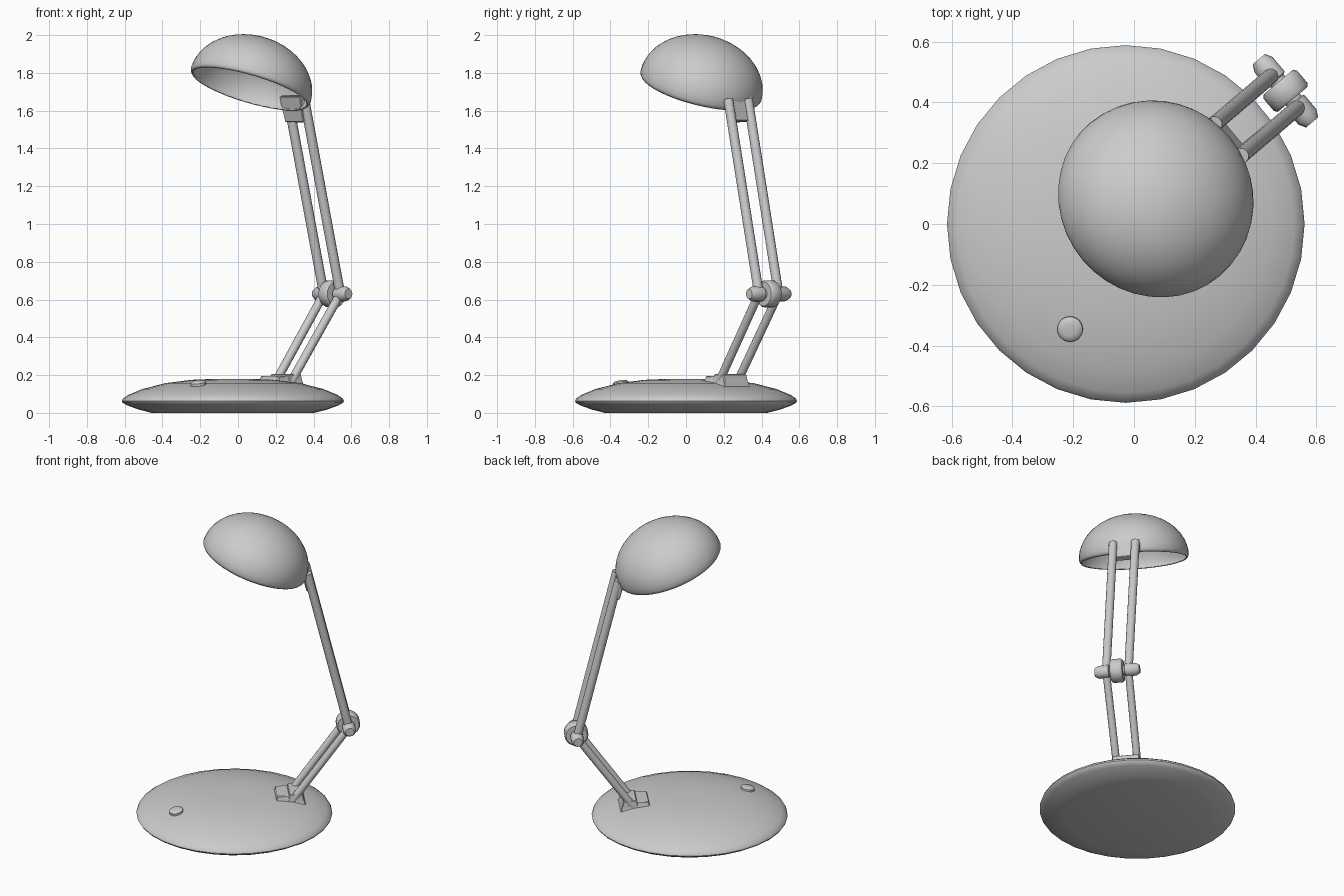
import bpy, bmesh, math
from mathutils import Vector, Matrix

if "Cube" in bpy.data.objects:
    bpy.data.objects.remove(bpy.data.objects["Cube"])

YAW = math.radians(40)                       # plan direction in which the arm leans
U = Vector((math.cos(YAW), math.sin(YAW), 0))
V = Vector((math.sin(YAW), -math.cos(YAW), 0))
Z = Vector((0, 0, 1))


def frame(origin, axis, side=U):
    """Matrix placing local z on axis and local x near side."""
    z = axis.normalized()
    x = (side - z * side.dot(z)).normalized()
    m = Matrix((x, z.cross(x), z)).transposed().to_4x4()
    m.translation = origin
    return m


def finish(name, bm, matrix, angle=40):
    bmesh.ops.recalc_face_normals(bm, faces=bm.faces[:])
    mesh = bpy.data.meshes.new(name)
    bm.to_mesh(mesh)
    bm.free()
    ob = bpy.data.objects.new(name, mesh)
    bpy.context.collection.objects.link(ob)
    ob.matrix_world = matrix
    bpy.ops.object.select_all(action='DESELECT')
    bpy.context.view_layer.objects.active = ob
    ob.select_set(True)
    bpy.ops.object.shade_smooth_by_angle(angle=math.radians(angle))
    return ob


def lathe(name, profile, matrix, steps=32):
    """Revolve (radius, z) points about local z."""
    bm = bmesh.new()
    vs = [bm.verts.new((r, 0, z)) for r, z in profile]
    es = [bm.edges.new(pair) for pair in zip(vs, vs[1:])]
    bmesh.ops.spin(bm, geom=vs + es, cent=(0, 0, 0), axis=(0, 0, 1),
                   angle=2 * math.pi, steps=steps)
    bmesh.ops.remove_doubles(bm, verts=bm.verts[:], dist=1e-4)
    return finish(name, bm, matrix)


def rod(name, a, b, radius):
    bm = bmesh.new()
    bmesh.ops.create_cone(bm, cap_ends=True, segments=12, radius1=radius,
                          radius2=radius, depth=(b - a).length)
    return finish(name, bm, frame((a + b) / 2, b - a))


def block(name, size, top_scale, matrix):
    """Box with a tapered top and softened edges."""
    bm = bmesh.new()
    bmesh.ops.create_cube(bm, size=1)
    for v in bm.verts:
        k = top_scale if v.co.z > 0 else (1, 1)
        v.co = (v.co.x * size[0] * k[0], v.co.y * size[1] * k[1], v.co.z * size[2])
    bmesh.ops.bevel(bm, geom=bm.edges[:], offset=0.004, segments=1, affect='EDGES')
    return finish(name, bm, matrix, 30)


# Weighted round base
lathe("base", [(0, 0), (.43, 0), (.50, .018), (.56, .04), (.583, .053), (.588, .062),
               (.582, .076), (.555, .095), (.48, .126), (.36, .157), (.22, .175),
               (.1, .18), (0, .18)], Matrix.Translation((-.027, 0, 0)))

# Push button, lying along the slope of the base
lathe("switch_button", [(0, -.02), (.042, -.02), (.042, .008), (.034, .016), (.02, .018), (0, .018)],
      frame(Vector((-.21, -.345, .153)), Vector((-.09, -.17, 1))), 20)

# Arm key points
foot = Vector((.23, .215, .165))
elbow = Vector((.498, .438, .63))
wrist = Vector((.308, .276, 1.66))

# Arm mount on the base, a tapered pad with a raised step
block("arm_mount", (.20, .19, .08), (.76, .8), frame(foot - Z * .01 - U * .005, Z))
block("arm_mount_step", (.10, .17, .05), (.8, .94), frame(foot + Z * .015 + U * .03, Z))

# Paired rods of both arm sections
for side, s in (("left", -1), ("right", 1)):
    rod(f"lower_rod_{side}", foot - Z * .02 + V * s * .063, elbow + V * s * .068, .023)
    rod(f"upper_rod_{side}", elbow + V * s * .068, wrist + V * s * .068, .026)

# Elbow joint: centre wheel with axle and end knobs
half = [(.072, .026), (.064, .037), (.03, .037), (.03, .046), (.039, .05),
        (.039, .112), (.026, .136), (0, .136)]
lathe("elbow_joint", [(r, -z) for r, z in reversed(half)] + half,
      frame(elbow, V), 20)

# Bracket that holds the shade on the rods
block("shade_bracket", (.036, .15, .14), (1, 1.15),
      frame(Vector((.298, .282, 1.61)), wrist - elbow))

# Domed shade, tipped away from the arm, with a slightly tucked rim
R, H, tilt = .33, .26, math.radians(21)
dome = [(R * .965, -.022), (R * .99, -.012)]
dome += [(R * math.cos(t), H * math.sin(t)) for t in (i * math.pi / 28 for i in range(14))]
dome += [(0, H)]
shade = lathe("lamp_shade", dome,
              frame(Vector((.068, .08, 1.735)), U * math.sin(tilt) + Z * math.cos(tilt)), 40)
shell = shade.modifiers.new("thickness", 'SOLIDIFY')
shell.thickness = .008
shell.offset = -1
